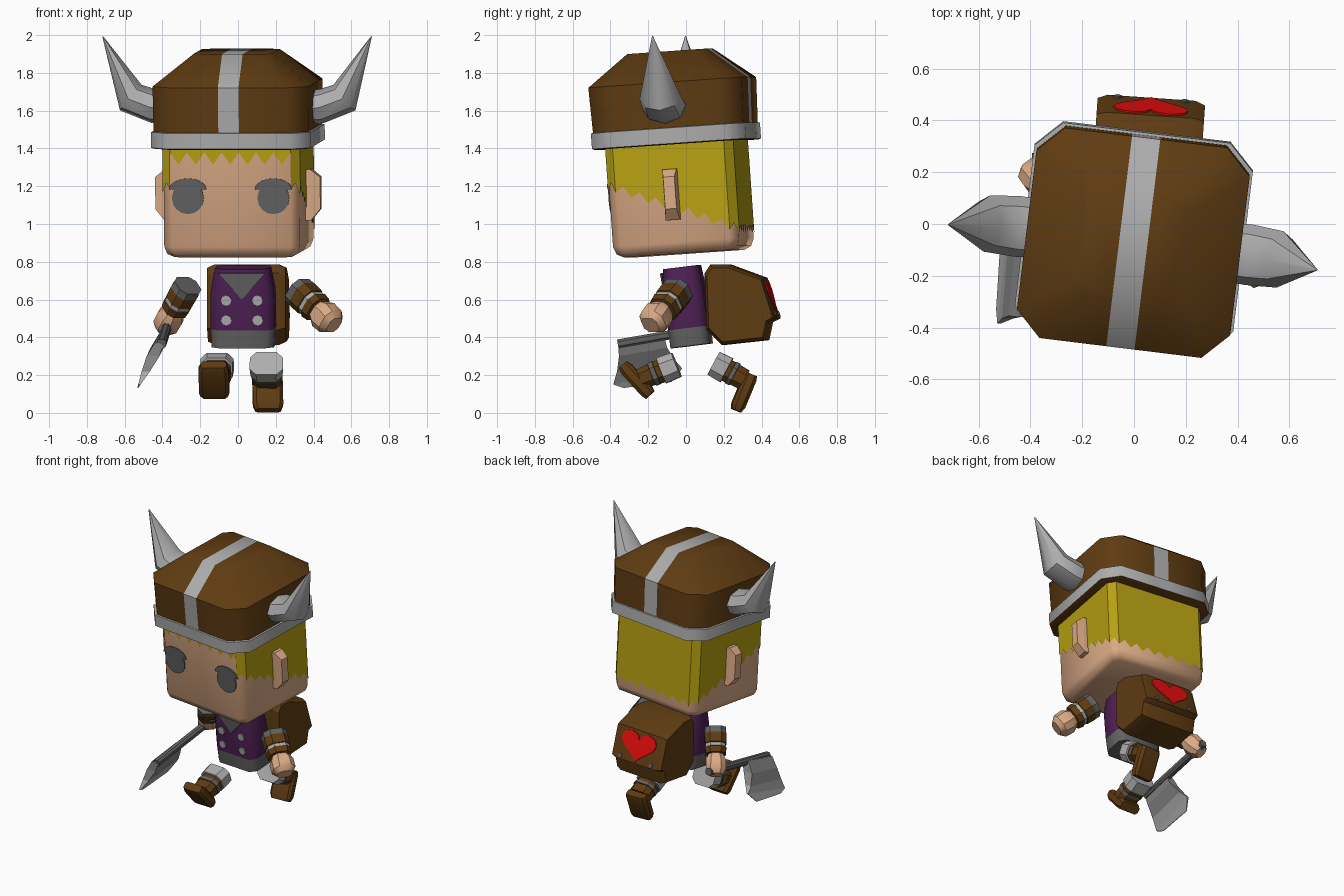
import bpy, bmesh, math
from mathutils import Vector, Matrix

if "Cube" in bpy.data.objects:
    bpy.data.objects.remove(bpy.data.objects["Cube"])

def mat(name, r, g, b):
    m = bpy.data.materials.new(name)
    m.diffuse_color = (r, g, b, 1)
    m.use_nodes = True
    m.node_tree.nodes["Principled BSDF"].inputs["Base Color"].default_value = m.diffuse_color
    return m

BROWN = mat("brown leather", 0.115, 0.045, 0.006)
SILVER = mat("silver", 0.42, 0.42, 0.42)
GREY = mat("dark grey", 0.12, 0.12, 0.12)
STEEL = mat("steel", 0.25, 0.25, 0.25)
SKIN = mat("skin", 0.72, 0.41, 0.24)
BLOND = mat("blond hair", 0.48, 0.36, 0.006)
PURPLE = mat("purple cloth", 0.075, 0.014, 0.085)
RED = mat("red", 0.85, 0.004, 0.004)

def T(x, y, z): return Matrix.Translation((x, y, z))
def R(deg, axis): return Matrix.Rotation(math.radians(deg), 4, axis)

def finish(name, bm, mats, M, smooth=None):
    bmesh.ops.recalc_face_normals(bm, faces=bm.faces)
    me = bpy.data.meshes.new(name)
    bm.to_mesh(me)
    bm.free()
    for m in mats:
        me.materials.append(m)
    ob = bpy.data.objects.new(name, me)
    bpy.context.collection.objects.link(ob)
    ob.matrix_world = M
    if smooth:
        bpy.ops.object.select_all(action='DESELECT')
        ob.select_set(True)
        bpy.context.view_layer.objects.active = ob
        bpy.ops.object.shade_smooth_by_angle(angle=math.radians(smooth))
    return ob

def loft_bm(rings, idx=None):
    """Skin closed rings, cap both ends; idx gives a material per segment."""
    bm = bmesh.new()
    idx = idx or [0] * (len(rings) - 1)
    vs = [[bm.verts.new(p) for p in r] for r in rings]
    n = len(rings[0])
    for k in range(len(rings) - 1):
        for i in range(n):
            j = (i + 1) % n
            f = bm.faces.new((vs[k][i], vs[k][j], vs[k + 1][j], vs[k + 1][i]))
            f.material_index = idx[k]
    bm.faces.new(vs[0]).material_index = idx[0]
    bm.faces.new(vs[-1]).material_index = idx[-1]
    return bm

def loft(name, rings, mats, M=Matrix(), idx=None, smooth=None):
    return finish(name, loft_bm(rings, idx), mats, M, smooth)

def octo(hw, hd, z, c):
    """Chamfered rectangle at height z, starting at front left."""
    return [(-hw + c, -hd, z), (hw - c, -hd, z), (hw, -hd + c, z), (hw, hd - c, z),
            (hw - c, hd, z), (-hw + c, hd, z), (-hw, hd - c, z), (-hw, -hd + c, z)]

def plate(name, pts, m, M, t=0.007):
    """Thin plate in the local xz plane, raised toward -y."""
    loft(name, [[(x, 0.003, z) for x, z in pts], [(x, -t, z) for x, z in pts]], [m], M)

def disc(r, n=16, cx=0, cz=0, k=1.0):
    return [(cx + r * math.cos(2 * math.pi * i / n), cz + k * r * math.sin(2 * math.pi * i / n)) for i in range(n)]

def limb(name, a, b, stations, mats, idx, smooth=35):
    """Chamfered limb from a to b; stations are (t, half width, half depth)."""
    a, b = Vector(a), Vector(b)
    L = (b - a).length
    M = Matrix.Translation(a) @ (b - a).to_track_quat('Z', 'Y').to_matrix().to_4x4()
    loft(name, [octo(w, d, t * L, 0.5 * min(w, d)) for t, w, d in stations], mats, M, idx, smooth)

# ---------------- head, turned and tipped forward ----------------
H = T(0, -0.05, 1.42) @ R(-7, 'Z') @ R(4, 'X')
HW, HD = 0.362, 0.337
loft("head", [octo(HW - 0.05, HD - 0.05, -0.578, 0.03), octo(HW - 0.015, HD - 0.015, -0.56, 0.04),
              octo(HW, HD, -0.52, 0.045), octo(HW, HD, 0.05, 0.045)], [SKIN], H, smooth=50)

# hair: thin shell around the head with a jagged lower edge
bm = bmesh.new()
outline = [Vector(p) for p in octo(HW + 0.005, HD + 0.005, 0, 0.045)]
count = 0
prev = None
for i in range(8):
    p, q = outline[i], outline[(i + 1) % 8]
    steps = 14 if (q - p).length > 0.2 else 2
    for s in range(steps + 1):
        c = p.lerp(q, s / steps)
        tooth = (s % 2) * 2 - 1
        low = -0.05 - 0.032 * tooth if i == 0 else -0.33 - 0.4 * c.y + 0.022 * tooth
        pair = (bm.verts.new((c.x, c.y, 0.03)), bm.verts.new((c.x, c.y, low)))
        if prev and s > 0:
            bm.faces.new((prev[0], pair[0], pair[1], prev[1]))
        prev = pair
finish("hair", bm, [BLOND], H)

# ears and eyes
for s, side in ((-1, "left"), (1, "right")):
    def ear(x, hy, z0, z1):
        return [(s * x, -hy, z0), (s * x, hy, z0), (s * x, hy, z1), (s * x, -hy, z1)]
    loft(side + "_ear", [ear(0.34, 0.04, -0.40, -0.13), ear(0.39, 0.038, -0.40, -0.13),
                         ear(0.44, 0.03, -0.34, -0.17)], [SKIN], H)
    E = H @ T(s * 0.228, -HD, -0.26)
    plate(side + "_eye", disc(0.085), GREY, E)
    lash = [(0.1 * math.cos(a), 0.045 + 0.06 * math.sin(a)) for a in [math.pi * i / 8 for i in range(9)]]
    plate(side + "_eyelash", lash, GREY, E, 0.008)

# helmet: leather dome, silver rim and front-to-back stripe
bm = loft_bm([octo(0.415, 0.40, 0.0, 0.1), octo(0.425, 0.412, 0.005, 0.1), octo(0.425, 0.412, 0.088, 0.1),
              octo(0.413, 0.402, 0.09, 0.1), octo(0.415, 0.41, 0.33, 0.1), octo(0.21, 0.21, 0.495, 0.05)],
             [0, 1, 1, 0, 0])
for x in (-0.055, 0.055):
    bmesh.ops.bisect_plane(bm, geom=bm.verts[:] + bm.edges[:] + bm.faces[:], plane_co=(x, 0, 0), plane_no=(1, 0, 0))
for f in bm.faces:
    c = f.calc_center_median()
    if abs(c.x) < 0.054 and c.z > 0.06:
        f.material_index = 1
finish("helmet", bm, [BROWN, SILVER], H, 48)

# horns: (x, z, section axis x, section axis z, y radius)
for s, side in ((-1, "left"), (1, "right")):
    rings = []
    for x, z, vx, vz, ry in ((0.39, 0.2, 0, 0.09, 0.115), (0.45, 0.205, -0.01, 0.09, 0.118),
                             (0.57, 0.25, -0.058, 0.068, 0.11), (0.717, 0.575, -0.002, 0.001, 0.003)):
        ang = [math.pi / 4 * i for i in range(8)]
        rings.append([(s * (x + vx * math.cos(a)), ry * math.sin(a), z + vz * math.cos(a)) for a in ang])
    loft(side + "_horn", rings, [SILVER], H, smooth=40)

# ---------------- torso ----------------
B = T(0.03, 0.03, 0.355) @ R(-4, 'Z') @ R(7, 'X')
loft("torso", [octo(0.165, 0.105, 0, 0.04), octo(0.17, 0.105, 0.095, 0.04), octo(0.168, 0.105, 0.3, 0.04),
               octo(0.145, 0.095, 0.42, 0.04)], [GREY, PURPLE], B, [0, 1, 1], 50)
F = B @ T(0, -0.105, 0)
plate("collar", [(-0.125, 0.40), (0.0, 0.26), (0.125, 0.40)], GREY, F)
for x in (-0.083, 0.083):
    for z in (0.15, 0.255):
        plate("vest_button", disc(0.028, 8, x, z), SILVER, F)

# ---------------- backpack with flap, heart and clasps ----------------
P = T(0.055, 0.3, 0) @ R(-4, 'Z')
prof = [(-0.19, 0.74), (-0.16, 0.785), (-0.07, 0.785), (0.12, 0.715), (0.188, 0.5),
        (0.15, 0.48), (0.13, 0.385), (-0.1, 0.36), (-0.18, 0.44)]
loft("backpack", [[(x, y * k, 0.575 + (z - 0.575) * k) for y, z in prof]
                  for x, k in ((-0.208, 0.92), (-0.17, 1), (0.17, 1), (0.208, 0.92))], [BROWN], P, smooth=30)
K = P @ T(0, 0.154, 0.607) @ R(17.6, 'X') @ R(180, 'Z')
heart = []
for i in range(28):
    a = 2 * math.pi * i / 28
    heart.append((0.009 * 16 * math.sin(a) ** 3, 0.016 + 0.007 * (
        13 * math.cos(a) - 5 * math.cos(2 * a) - 2 * math.cos(3 * a) - math.cos(4 * a))))
plate("heart_patch", heart, RED, K)
for x in (-0.13, 0.13):
    plate("clasp", disc(0.018, 4, x, -0.09), GREY, K)

# ---------------- arms: banded sleeves and hands ----------------
sleeve = [(0, .08, .075), (.12, .08, .075), (.13, .082, .077), (.34, .08, .075), (.35, .075, .07), (.42, .075, .07),
          (.43, .08, .075), (.56, .075, .07), (.57, .055, .055), (.7, .075, .075), (.9, .075, .07), (1, .05, .045)]
bands = [1, 1, 0, 0, 2, 0, 0, 0, 3, 3, 3]
M4 = [BROWN, GREY, SILVER, SKIN]
limb("right_arm", (0.315, -0.04, 0.65), (0.51, -0.19, 0.465), sleeve, M4, bands)
slim = [(t, w * 0.88, d * 0.88) for t, w, d in sleeve]
limb("left_arm", (-0.265, 0.04, 0.675), (-0.395, 0.22, 0.44), slim, M4, bands)

# ---------------- legs and boots ----------------
leg = [(0, .088, .068), (.42, .085, .072), (.43, .075, .06), (.55, .075, .06), (.56, .08, .064),
       (.68, .08, .064), (.69, .075, .058), (1, .075, .055)]
lb = [2, 2, 0, 0, 1, 0, 0]
limb("right_leg", (0.15, 0.147, 0.262), (0.155, 0.31, 0.175), leg, M4, lb)
limb("left_leg", (-0.11, -0.05, 0.255), (-0.12, -0.24, 0.18), leg, M4, lb)
boot = [(0, .072, .03), (.12, .08, .036), (.85, .08, .036), (1, .068, .026)]
limb("right_boot", (0.155, 0.345, 0.205), (0.16, 0.265, 0.012), boot, [BROWN], None, 30)
limb("left_boot", (-0.125, -0.19, 0.095), (-0.13, -0.335, 0.255), boot, [BROWN], None, 30)

# ---------------- axe: handle and flared blade ----------------
limb("axe_handle", (-0.37, 0.27, 0.475), (-0.405, -0.36, 0.365),
     [(0, .024, .024), (1, .024, .024)], [GREY], None)
rings = []
for y0, y1, z0, z1, t in ((-0.36, -0.12, 0.37, 0.42, 0.025), (-0.355, -0.10, 0.30, 0.345, 0.034),
                          (-0.365, -0.055, 0.22, 0.275, 0.022), (-0.385, -0.02, 0.15, 0.235, 0.006),
                          (-0.33, -0.075, 0.132, 0.165, 0.002)):
    x0, x1 = -0.39 - (0.425 - z0) * 0.48, -0.39 - (0.425 - z1) * 0.48
    rings.append([(x0 - t, y0, z0), (x0 + t, y0, z0), (x1 + t, y1, z1), (x1 - t, y1, z1)])
loft("axe_blade", rings, [STEEL, SILVER], idx=[0, 0, 1, 1])
